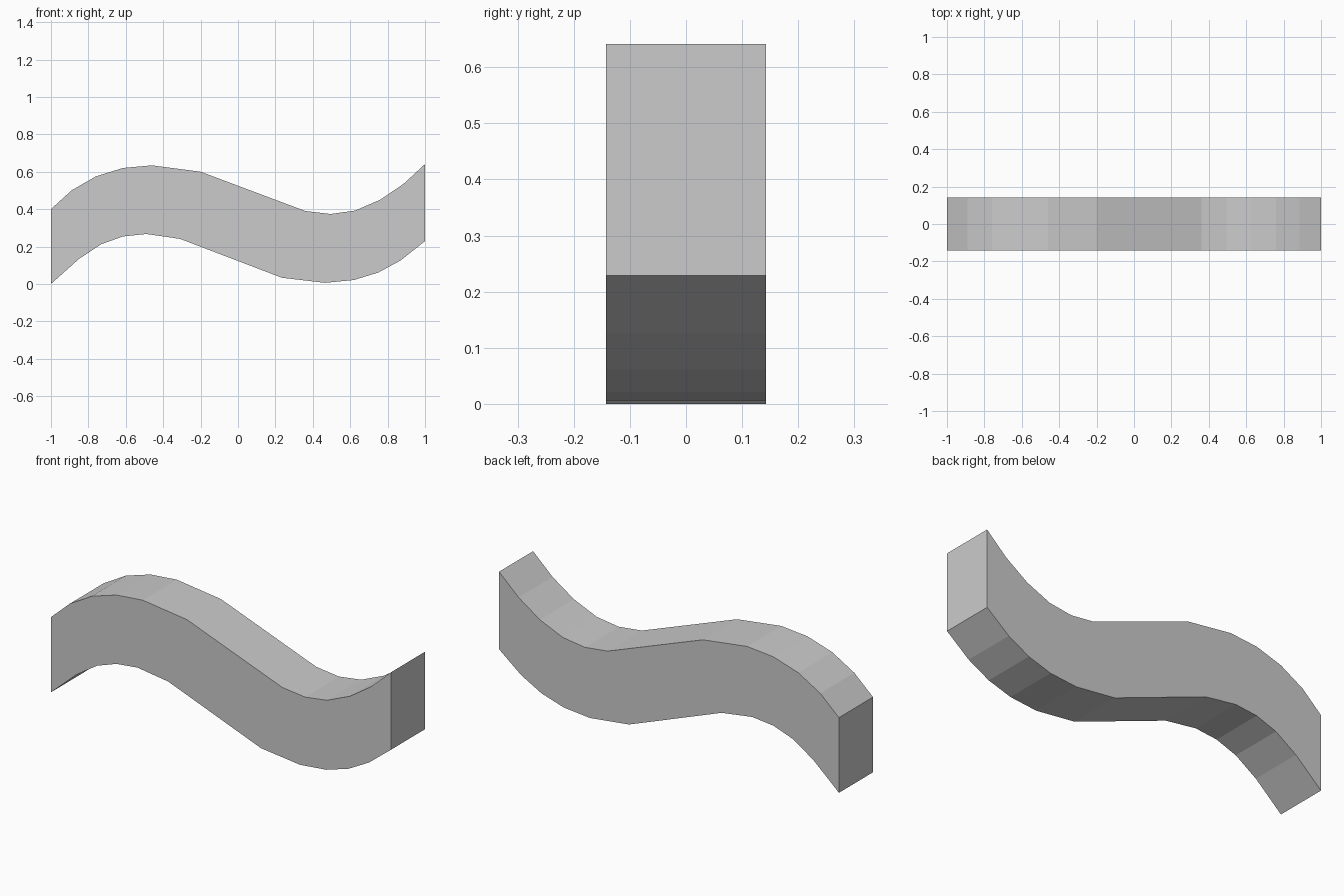
import bpy
import bmesh

cube = bpy.data.objects.get("Cube")
if cube:
    bpy.data.objects.remove(cube, do_unlink=True)

HALF_DEPTH = 0.143

# Edges of the wave, left to right as (x, z)
upper = [(-1, .40), (-.89, .50), (-.76, .575), (-.615, .62), (-.46, .634), (-.2, .60),
         (.36, .39), (.495, .374), (.625, .392), (.76, .45), (.885, .535), (1, .641)]
lower = [(-1, 0), (-.85, .134), (-.73, .213), (-.615, .254), (-.49, .267), (-.31, .241),
         (.235, .033), (.465, .006), (.62, .021), (.75, .061), (.87, .126), (1, .229)]

# Plain grey surface
grey = bpy.data.materials.new("light_grey")
grey.use_nodes = True
colour = (0.6, 0.6, 0.6, 1)
grey.diffuse_color = colour
grey.node_tree.nodes["Principled BSDF"].inputs["Base Color"].default_value = colour

# Wavy slab: outline face extruded from front to back
bm = bmesh.new()
outline = [bm.verts.new((x, -HALF_DEPTH, z)) for x, z in lower + upper[::-1]]
front = bm.faces.new(outline)
extruded = bmesh.ops.extrude_face_region(bm, geom=[front], use_keep_orig=True)
back = [v for v in extruded["geom"] if isinstance(v, bmesh.types.BMVert)]
bmesh.ops.translate(bm, verts=back, vec=(0, 2 * HALF_DEPTH, 0))
bmesh.ops.recalc_face_normals(bm, faces=bm.faces)
mesh = bpy.data.meshes.new("wavy_slab")
bm.to_mesh(mesh)
bm.free()
mesh.materials.append(grey)
bpy.context.collection.objects.link(bpy.data.objects.new("wavy_slab", mesh))
